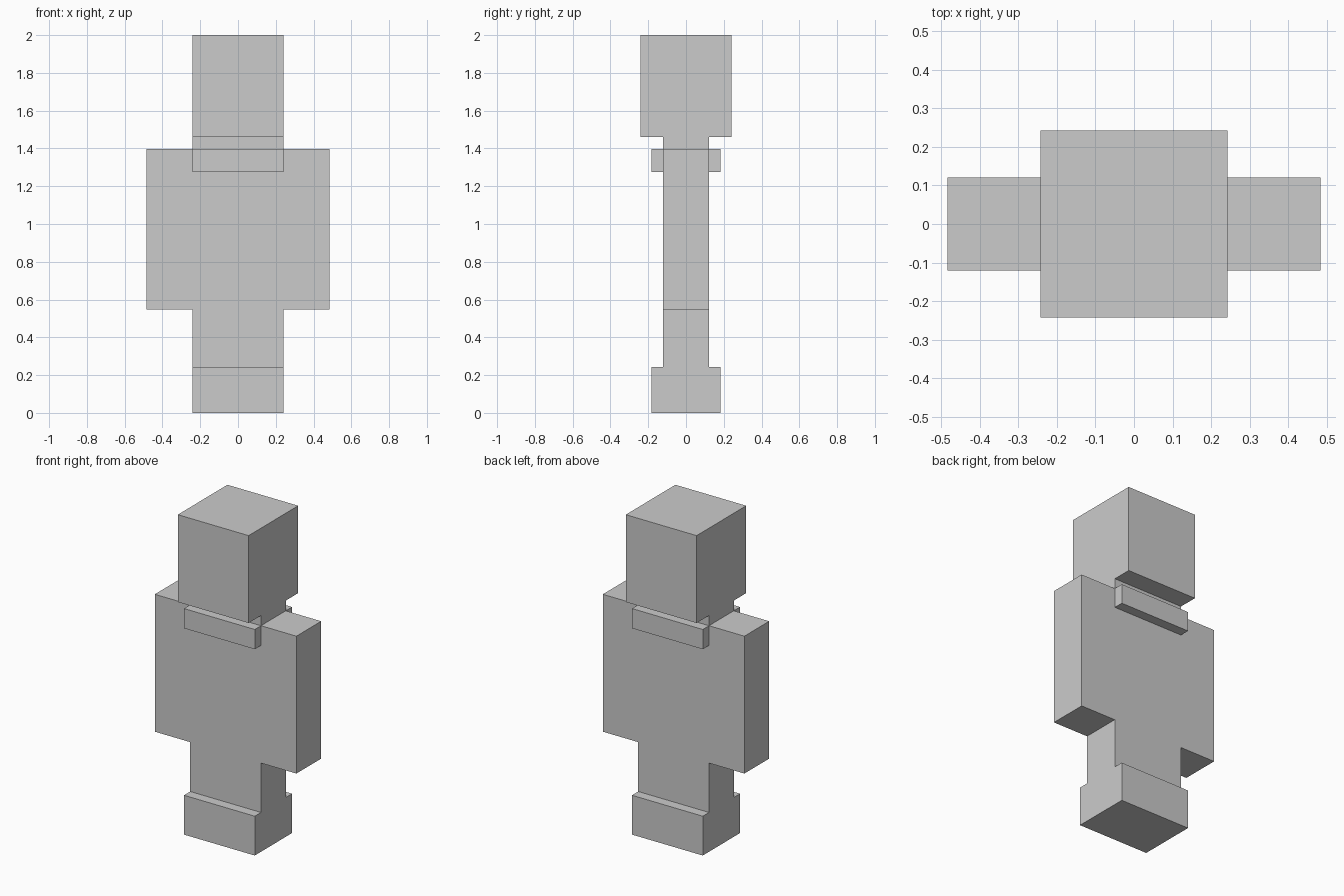
import bpy

cube = bpy.data.objects.get("Cube")
if cube:
    bpy.data.objects.remove(cube, do_unlink=True)

# One plain grey for the whole figure
GREY = (0.6, 0.6, 0.6, 1.0)
mat = bpy.data.materials.new("plain_grey")
mat.use_nodes = True
mat.diffuse_color = GREY
bsdf = next(n for n in mat.node_tree.nodes if n.type == 'BSDF_PRINCIPLED')
bsdf.inputs["Base Color"].default_value = GREY


def box(name, x, y, z):
    """Flat-shaded box spanning the given (low, high) ranges."""
    spans = (x, y, z)
    bpy.ops.mesh.primitive_cube_add(size=1)
    obj = bpy.context.object
    obj.name = name
    centre = [(a + b) / 2 for a, b in spans]
    size = [b - a for a, b in spans]
    for v in obj.data.vertices:
        v.co = [c + s * k for c, s, k in zip(centre, size, v.co)]
    obj.data.materials.append(mat)
    return obj


HALF = 0.242    # half width of head and trunk
THIN = 0.121    # half depth of trunk, arms and legs
WIDE = 0.182    # half depth of shoes and collar
HIP = 0.73
NECK = 1.46

middle = (-HALF, HALF)
thin = (-THIN, THIN)

# Head, trunk and legs
box("head", middle, middle, (NECK, 2.0))
box("torso", middle, thin, (HIP, NECK))
box("legs", middle, thin, (0.243, HIP))
box("shoes", middle, (-WIDE, WIDE), (0, 0.243))

# Arms and collar strips, one on each side
for side, arm, strip in ((1, "left_arm", "back_collar"),
                         (-1, "right_arm", "front_collar")):
    box(arm, sorted((side * HALF, side * 2 * HALF)), thin, (0.548, 1.397))
    box(strip, middle, sorted((side * THIN, side * WIDE)), (1.275, 1.397))
